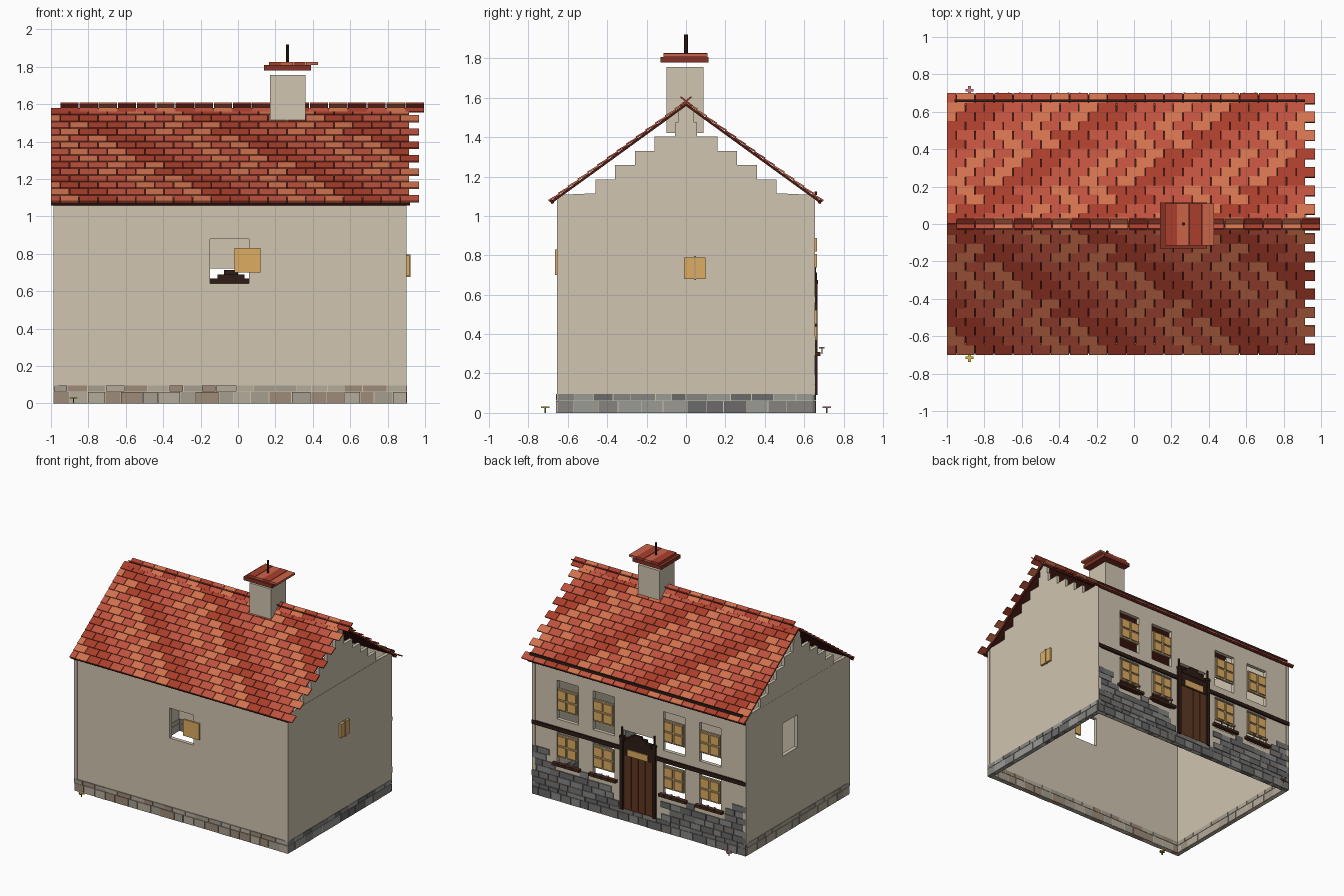
import bpy, bmesh, math, random
from mathutils import Matrix, Vector

if "Cube" in bpy.data.objects:
    bpy.data.objects.remove(bpy.data.objects["Cube"])
random.seed(4)
I4 = Matrix.Identity(4)
MATS = {}


def mat(hexcol):
    if hexcol not in MATS:
        m = bpy.data.materials.new("mat_" + hexcol)
        rgb = [(int(hexcol[i:i + 2], 16) / 255) ** 2.2 for i in (0, 2, 4)]
        m.diffuse_color = (*rgb, 1)
        m.use_nodes = True
        m.node_tree.nodes["Principled BSDF"].inputs["Base Color"].default_value = m.diffuse_color
        MATS[hexcol] = m
    return MATS[hexcol]


def finish(bm, name, col):
    bmesh.ops.recalc_face_normals(bm, faces=bm.faces)
    me = bpy.data.meshes.new(name)
    bm.to_mesh(me)
    bm.free()
    me.materials.append(mat(col))
    ob = bpy.data.objects.new(name, me)
    bpy.context.collection.objects.link(ob)
    return ob


def boxes(name, col, items):
    """items: (x0, x1, y0, y1, z0, z1[, matrix])"""
    bm = bmesh.new()
    for it in items:
        x0, x1, y0, y1, z0, z1 = it[:6]
        M = it[6] if len(it) > 6 else I4
        S = Matrix.Diagonal((x1 - x0, y1 - y0, z1 - z0, 1))
        T = Matrix.Translation(((x0 + x1) / 2, (y0 + y1) / 2, (z0 + z1) / 2))
        bmesh.ops.create_cube(bm, size=1, matrix=M @ T @ S)
    return finish(bm, name, col)


def wall(name, axis, pos, u0, u1, top, holes, col, t=0.03):
    """Sheet wall on a grid with rectangular holes (ua, ub, za, zb), then thickened."""
    us = sorted({u0, u1, *[h[0] for h in holes], *[h[1] for h in holes]})
    zs = sorted({0, top, *[h[2] for h in holes], *[h[3] for h in holes]})
    bm = bmesh.new()
    for a, b in zip(us, us[1:]):
        for c, d in zip(zs, zs[1:]):
            u, z = (a + b) / 2, (c + d) / 2
            if any(h[0] < u < h[1] and h[2] < z < h[3] for h in holes):
                continue
            q = [(a, c), (b, c), (b, d), (a, d)]
            bm.faces.new([bm.verts.new((p, pos, r) if axis == 'y' else (pos, p, r)) for p, r in q])
    bmesh.ops.remove_doubles(bm, verts=bm.verts, dist=1e-5)
    bmesh.ops.dissolve_limit(bm, angle_limit=0.01, verts=bm.verts, edges=bm.edges)
    ob = finish(bm, name, col)
    m = ob.modifiers.new("thick", 'SOLIDIFY')
    m.thickness, m.offset = t, 0


WALL, DARK, PANE, FRAME = "cfc3af", "33221c", "dcab62", "b9a27c"
WX = (-0.67, -0.35, 0.27, 0.59)

# walls
wins = [(x - .095, x + .095, a, b) for x in WX for a, b in ((.28, .55), (.65, .96))]
wall("back_wall", 'y', .635, -.985, .90, 1.11, wins + [(-.17, .10, .09, .72)], WALL)
wall("front_wall", 'y', -.635, -.985, .90, 1.11, [(-.15, .06, .64, .88)], WALL)
wall("left_wall", 'x', -.968, -.62, .62, 1.11, [(0, .19, .62, .88)], WALL)
wall("right_wall", 'x', .885, -.62, .62, 1.11, [], WALL)
boxes("corner_posts", WALL, [(x - .013, x + .013, y - .013, y + .013, .09, 1.10)
                             for x in (-.974, .889) for y in (-.643, .643)])

# stepped gables
half = [(.575, 1.11), (.46, 1.115), (.46, 1.185), (.36, 1.185), (.36, 1.258), (.26, 1.258),
        (.26, 1.33), (.16, 1.33), (.16, 1.402), (.055, 1.402), (.055, 1.475), (.04, 1.475), (.04, 1.53)]
for nm, gx in (("left_gable", -.982), ("right_gable", .872)):
    bm = bmesh.new()
    f = bm.faces.new([bm.verts.new((gx, y, z)) for y, z in
                      half + [(0, 1.56)] + [(-y, z) for y, z in reversed(half)]])
    ex = bmesh.ops.extrude_face_region(bm, geom=[f])
    bmesh.ops.translate(bm, vec=(.026, 0, 0), verts=[v for v in ex['geom'] if isinstance(v, bmesh.types.BMVert)])
    finish(bm, nm, WALL)

# roof: boards, overlapping tiles, mirrored on both slopes
A = math.atan2(.5, .69)
L = math.hypot(.5, .69)
ROWS, W = 14, .101
H = L / ROWS
tones = ("a8402f", "bd5340", "d0714f")
tiles = {c: [] for c in tones}
deck = []
for sg in (1, -1):
    M = Matrix(((1, 0, 0, 0), (0, sg * math.cos(A), sg * math.sin(A), 0),
                (0, -math.sin(A), math.cos(A), 1.572), (0, 0, 0, 1)))
    deck.append((-.995, .905, 0, L - .01, -.012, 0, M))
    deck.append((-1, .92, L - .014, L, -.016, .004, M))
    for j in range(ROWS):
        R = M @ Matrix.Translation((0, j * H, .001)) @ Matrix.Rotation(.10, 4, 'X')
        start = -1.0 if j % 2 == 0 else -1.0495
        for i in range(19 + j % 2):
            x0 = max(start + i * W, -1.0)
            x1 = start + (i + 1) * W - .004
            c = tones[(0, 0, 1, 1, 2, 1, 2)[(i - j + j // 3) % 7]]
            tiles[c].append((x0, x1, 0, H + .003, -.003, .006, R))
boxes("roof_deck", "4a1f1a", deck)
for n, c in zip(("dark", "mid", "light"), tones):
    boxes("roof_tiles_" + n, c, tiles[c])
boxes("snow_rail", DARK, [(-.96, .915, .652, .666, 1.105, 1.125)])

# ridge tiles in a shallow V, crossing the slopes
ridge = {c: [] for c in tones}
for i in range(19):
    for sg in (1, -1):
        x0 = -.95 + i * .1026
        R = Matrix.Translation((0, 0, 1.578)) @ Matrix.Rotation(sg * math.radians(38), 4, 'X')
        ridge[tones[i % 3]].append((x0, x0 + .098, min(0, sg * .038), max(0, sg * .038), 0, .008, R))
        ridge[tones[i % 3]][-1] = (x0, x0 + .098, -.038, .038, 0, .008, R)
for n, c in zip(("dark", "mid", "light"), tones):
    boxes("ridge_tiles_" + n, c, ridge[c])

# chimney
boxes("chimney_stack", "cfc3af", [(.17, .36, -.10, .09, 1.42, 1.755)])
boxes("chimney_cap_lower", "83352a", [(.14, .39, -.13, .115, 1.78, 1.808)])
boxes("chimney_cap_dark", "a8402f", [(.165 + k * .066, .229 + k * .066, -.115, .11, 1.808, 1.826) for k in (0, 2)])
boxes("chimney_cap_light", "c9634a", [(.165 + k * .066, .229 + k * .066, -.115, .11, 1.808, 1.824) for k in (1, 3)])
bm = bmesh.new()
bmesh.ops.create_cone(bm, cap_ends=True, segments=8, radius1=.009, radius2=.009, depth=.12,
                      matrix=Matrix.Translation((.265, 0, 1.86)))
finish(bm, "chimney_rod", DARK)


# stone courses
def stones(name, side, cols):
    """side: 'f', 'b', 'r', 'l'"""
    out = {c: [] for c in cols}
    lo, hi = (-.985, .905) if side in 'fb' else (-.65, .645)
    z, row = 0, 0
    while row < (9 if side == 'b' else 2):
        h = (.06, .032)[row] if row < 2 else .046
        u = lo
        while u < hi - .02:
            w = random.uniform(.07, .13)
            e = min(u + w, hi)
            if hi - e < .04:
                e = hi
            mid = (u + e) / 2
            ok = True
            if side == 'b':
                limit = .30 + .14 * (abs(mid + .04) - .15) / .8
                ok = row < 2 or z + h <= limit
                if z + h > .10 and u < .12 and e > -.195:
                    ok = False
                if z + h > .285 and any(u < x + .095 and e > x - .095 for x in WX):
                    ok = False
            if ok:
                d = random.uniform(0, .004)
                inn = .0 if row < 2 else .025
                a, b = u, e - .004
                box = {'f': (a, b, -.655 - d, -.617, z, z + h), 'b': (a, b, .617 + inn, .655 + d, z, z + h),
                       'r': (.867, .902 + d / 2, a, b, z, z + h), 'l': (-.987, -.95, a, b, z, z + h)}[side]
                out[random.choice(cols)].append(box)
            u = e
        z += h + .003
        row += 1
    for k, c in enumerate(cols):
        boxes(f"{name}_{k + 1}", c, out[c])


stones("front_stones", 'f', ("b3aa9a", "9c8a78", "a39c8e"))
stones("back_stones", 'b', ("858483", "686868", "767472"))
stones("right_stones", 'r', ("9a9994", "6b6b6b", "85837e"))
stones("left_stones", 'l', ("b3aa9a", "9c9182", "a39c8e"))

# facade windows: four panes in a cross frame
frames, panes, sills = [], [], []
for x in WX:
    for z0, z1 in ((.355, .535), (.725, .90)):
        zm = (z0 + z1) / 2
        frames += [(x - .088, x + .088, .638, .654, z0, z1)]
        for a, b in ((x - .08, x - .008), (x + .008, x + .08)):
            for c, d in ((z0 + .012, zm - .007), (zm + .007, z1 - .012)):
                panes.append((a, b, .648, .664, c, d))
    sills.append((x - .12, x + .12, .645, .682, .288, .308))
boxes("window_frames", FRAME, frames)
boxes("window_panes", PANE, panes)
boxes("window_sills", "4a2d22", sills)
boxes("front_shutter", PANE, [(-.02, .12, -.664, -.648, .70, .83)])
boxes("right_shutters", PANE, [(.895, .918, -.01, .041, .68, .79), (.895, .918, .052, .10, .68, .79)])
boxes("right_shutter_bar", FRAME, [(.895, .921, .041, .052, .675, .797)])

# facade beam, door and its surround
boxes("facade_beam", DARK, [(-.985, -.195, .64, .664, .56, .59), (.12, .90, .64, .664, .56, .59)])
boxes("door_planks", "5f3a26", [(-.162 + k * .063, -.103 + k * .063, .64, .656, .10, .53) for k in range(4)])
boxes("door_surround", DARK,
      [(x - .014, x + .014, .635, .668, .09, .66) for x in (-.18, .105)] +
      [(x - .006, x + .006, .645, .660, .66, .745) for x in (-.18, .105)] +
      [(x - .018, x + .018, .640, .670, .655, .675) for x in (-.18, .105)] +
      [(-.17, .095, .635, .655, .09, .105), (-.17, .095, .635, .660, .525, .635), (-.15, .075, .635, .664, .635, .668),
       (-.11, .035, .635, .664, .668, .69), (-.075, .0, .650, .664, .69, .712)])
boxes("door_transom", PANE, [(-.125, .05, .655, .667, .53, .58)])

# flowers
stems, petals = [], {"d9b84a": [], "c9808c": []}


def flower(x, y, z0, z1, r, col):
    stems.append((x - .003, x + .003, y - .003, y + .003, z0, z1))
    t = r / 3
    petals[col].append((x - r, x + r, y - t, y + t, z1 - .003, z1 + .004))
    petals[col].append((x - t, x + t, y - r, y + r, z1 - .003, z1 + .005))


for x in WX:
    for dx in (-.06, 0, .06):
        flower(x + dx, .69, .298, .33, .014, "c9808c")
flower(-.88, .715, 0, .028, .022, "c9808c")
flower(-.88, -.715, 0, .028, .022, "d9b84a")
boxes("flower_stems", "4f6b35", stems)
boxes("yellow_flower", "d9b84a", petals["d9b84a"])
boxes("pink_flowers", "c9808c", petals["c9808c"])
